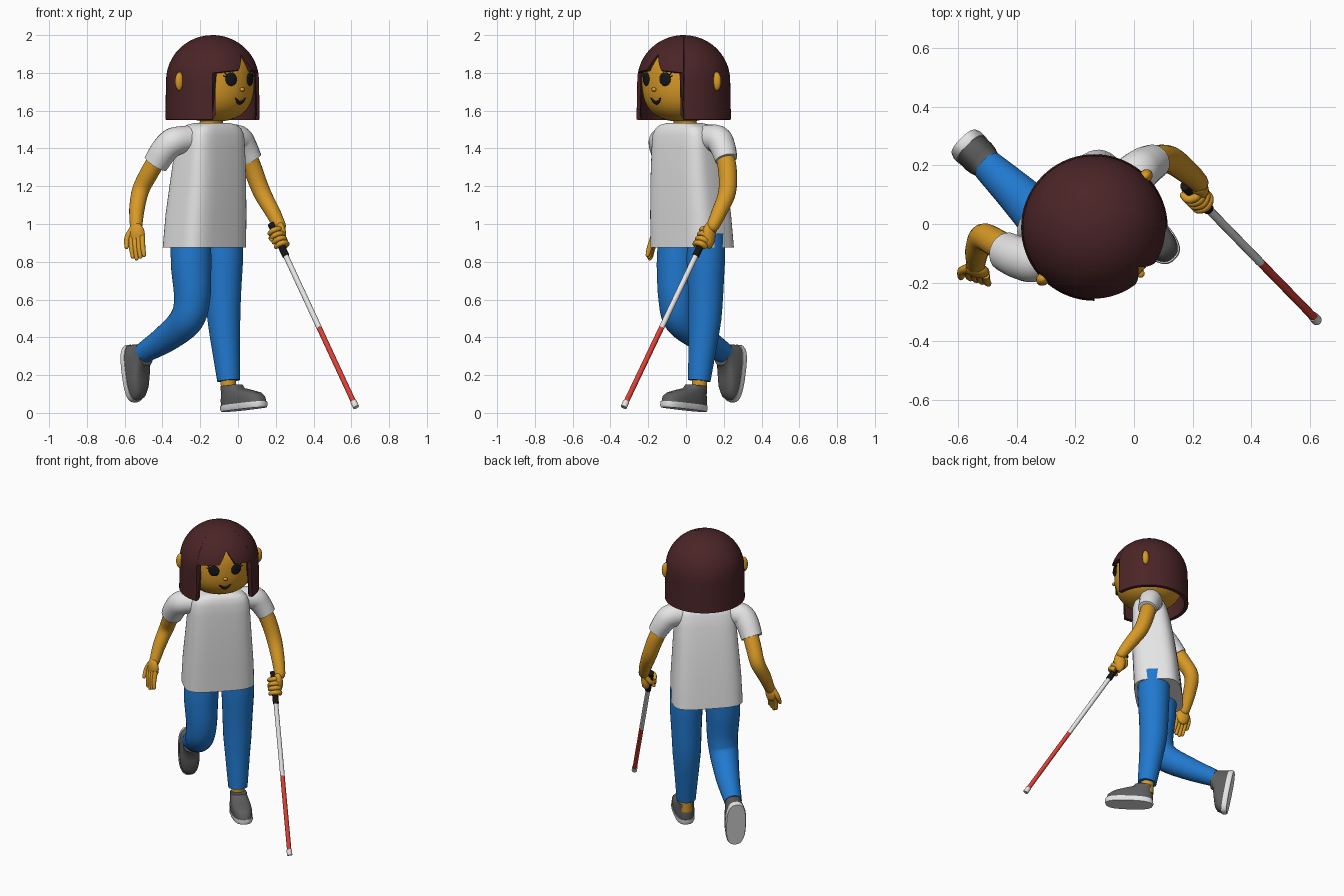
import bpy, bmesh, math
from math import sin, cos, pi, radians
from mathutils import Vector, Matrix

old = bpy.data.objects.get("Cube")
if old:
    bpy.data.objects.remove(old, do_unlink=True)

parts = []
TURN = Matrix.Rotation(radians(45), 4, 'Z')      # the figure walks diagonally


def material(name, r, g, b):
    m = bpy.data.materials.new(name)
    m.diffuse_color = (r, g, b, 1)
    m.use_nodes = True
    shader = next(n for n in m.node_tree.nodes if n.type == 'BSDF_PRINCIPLED')
    shader.inputs["Base Color"].default_value = (r, g, b, 1)
    shader.inputs["Roughness"].default_value = 0.7
    return m


skin = material("skin", 0.68, 0.32, 0.02)
hair_brown = material("hair_brown", 0.07, 0.018, 0.02)
white = material("white", 0.78, 0.78, 0.78)
denim = material("denim_blue", 0.015, 0.19, 0.62)
grey = material("shoe_grey", 0.11, 0.11, 0.11)
red = material("cane_red", 0.72, 0.05, 0.035)
black = material("black", 0.008, 0.008, 0.008)


def finish(name, bm, mat):
    mesh = bpy.data.meshes.new(name)
    bm.to_mesh(mesh)
    bm.free()
    mesh.materials.append(mat)
    ob = bpy.data.objects.new(name, mesh)
    bpy.context.collection.objects.link(ob)
    parts.append(ob)
    return ob


def loft(name, rings, mat):
    """Skin a list of equal rings and cap both ends."""
    bm = bmesh.new()
    loops = [[bm.verts.new(p) for p in ring] for ring in rings]
    n = len(loops[0])
    for a, b in zip(loops, loops[1:]):
        for i in range(n):
            j = (i + 1) % n
            bm.faces.new((a[i], a[j], b[j], b[i]))
    bm.faces.new(loops[0])
    bm.faces.new(loops[-1])
    bmesh.ops.recalc_face_normals(bm, faces=bm.faces[:])
    return finish(name, bm, mat)


def outline(a, b, power, n=40):
    """Rounded-box outline with half sizes a and b."""
    pts = []
    for i in range(n):
        c, s = cos(2 * pi * i / n), sin(2 * pi * i / n)
        pts.append(Vector((math.copysign(a * abs(c) ** (2 / power), c),
                           math.copysign(b * abs(s) ** (2 / power), s), 0)))
    return pts


def stack(name, sections, power, mat, place):
    """Sections are (height, shift along y, half width, half depth)."""
    loft(name, [[place @ (p + Vector((0, y, z))) for p in outline(a, b, power)]
                for z, y, a, b in sections], mat)


def tube(name, pts, radii, mat, round_end=False, sides=20, steps=5):
    """Smooth tapered tube through the points."""
    P = [Vector(p) for p in pts]
    P = [2 * P[0] - P[1]] + P + [2 * P[-1] - P[-2]]
    path = []
    for k in range(1, len(P) - 2):
        p0, p1, p2, p3 = P[k - 1:k + 3]
        for i in range(steps + (k == len(P) - 3)):
            t = i / steps
            q = 0.5 * (2 * p1 + (p2 - p0) * t + (2 * p0 - 5 * p1 + 4 * p2 - p3) * t ** 2
                       + (3 * p1 - p0 - 3 * p2 + p3) * t ** 3)
            path.append((q, radii[k - 1] * (1 - t) + radii[min(k, len(radii) - 1)] * t))
    if round_end:
        (q, r), d = path[-1], (path[-1][0] - path[-2][0]).normalized()
        path += [(q + d * r * sin(a), r * cos(a)) for a in (0.5, 0.95, 1.3, 1.5)]
    rings, side = [], None
    for i, (q, r) in enumerate(path):
        d = (path[min(i + 1, len(path) - 1)][0] - path[max(i - 1, 0)][0]).normalized()
        side = (side - d * side.dot(d)).normalized() if side else d.orthogonal().normalized()
        up = d.cross(side)
        rings.append([q + r * (side * cos(2 * pi * j / sides) + up * sin(2 * pi * j / sides))
                      for j in range(sides)])
    return loft(name, rings, mat)


def ball(name, loc, radii, mat, turn=0.0):
    bm = bmesh.new()
    bmesh.ops.create_uvsphere(bm, u_segments=24, v_segments=14, radius=1)
    bm.transform(Matrix.LocRotScale(Vector(loc), Matrix.Rotation(turn, 3, 'Z'), Vector(radii)))
    return finish(name, bm, mat)


# Head and neck
HEAD = Vector((-0.135, -0.012, 1.757))
HEAD_R, HEAD_H = 0.222, 0.215


def head_radius(z):
    return HEAD_R * max(0, 1 - abs((z - HEAD.z) / HEAD_H) ** 2.6) ** (1 / 2.6)


def around(deg, r, z):
    a = radians(deg - 45)
    return Vector((HEAD.x + r * cos(a), HEAD.y + r * sin(a), z))


def face(deg, z, out=0.0):
    return around(deg, head_radius(z) + out, z)


levels = [HEAD.z - HEAD_H * cos(pi * (i + 0.15) / 24.3) for i in range(25)]
loft("head", [[face(d * 9, z) for d in range(40)] for z in levels], skin)
tube("neck", [(-0.145, 0, 1.47), (-0.137, -0.01, 1.6)], [0.065, 0.06], skin)

# Face features and ears
for s, side in ((1, "left"), (-1, "right")):
    d = 18.5 * s
    ball(side + "_eye", face(d, 1.767), (0.034, 0.009, 0.036), black, radians(45 + d))
    for k in (0, 1):
        tube(f"{side}_lash_{k}", [face(d + 7 * s, 1.778 + 0.012 * k, 0.003),
                                  face(d + (12 - 2 * k) * s, 1.785 + 0.016 * k, 0.005)],
             [0.004, 0.002], black, sides=6)
    ball(side + "_ear", around(90 * s, 0.247, 1.755), (0.026, 0.022, 0.05), skin, radians(45))
ball("nose", face(0, 1.712, 0.002), (0.014, 0.014, 0.011), skin, radians(45))
smile = [-10, -5, 0, 5, 10]
tube("mouth", [face(d, 1.642 + 0.026 * (d / 10) ** 2) for d in smile],
     [0.003, 0.008, 0.011, 0.008, 0.003], black, sides=10)

# Bobbed hair: a dome with straight sides, an open front and a parted fringe
DOME_Z, DOME_H, HAIR_R, HAIR_Z = 1.76, 0.24, 0.246, 1.552


def hair_bottom(d):
    if abs(d) > 45:
        return HAIR_Z
    return 1.80 + 0.02 * (1 - abs(d) / 45) + 0.08 * max(0, 1 - abs(d - 3) / 12)


def hair_point(d, t):
    end = hair_bottom(d)
    if end > DOME_Z:
        s = 0.6 * math.acos((end - DOME_Z) / DOME_H) / (pi / 2) * t
    else:
        s = t
    if s < 0.6:
        a = s / 0.6 * pi / 2
        return around(d, HAIR_R * sin(a), DOME_Z + DOME_H * cos(a))
    drop = (s - 0.6) / 0.4
    return around(d, HAIR_R + 0.004 * drop, DOME_Z - drop * (DOME_Z - HAIR_Z))


columns = [-44.9] + list(range(-43, 44, 2)) + [44.9, 45.1] + list(range(50, 311, 5)) + [314.9]
columns = [d if d <= 180 else d - 360 for d in columns]
ROWS = 20
bm = bmesh.new()
grid = [[bm.verts.new(hair_point(d, k / ROWS)) for k in range(ROWS + 1)] for d in columns]
for i in range(len(grid)):
    a, b = grid[i], grid[(i + 1) % len(grid)]
    for k in range(ROWS):
        bm.faces.new((a[k], a[k + 1], b[k + 1], b[k]))
bmesh.ops.remove_doubles(bm, verts=bm.verts[:], dist=1e-6)
hair = finish("hair", bm, hair_brown)
shell = hair.modifiers.new("thickness", 'SOLIDIFY')
shell.thickness = 0.024
shell.offset = -1
bpy.context.view_layer.objects.active = hair
bpy.ops.object.modifier_apply(modifier="thickness")

# Shirt body, leaning slightly forward
stack("shirt", [(0.875, 0, 0.222, 0.15), (1.05, -0.012, 0.215, 0.146), (1.25, -0.03, 0.2, 0.136),
                (1.4, -0.042, 0.19, 0.122), (1.47, -0.05, 0.182, 0.112), (1.505, -0.053, 0.165, 0.1),
                (1.525, -0.055, 0.135, 0.086), (1.536, -0.057, 0.08, 0.068)],
      3.8, white, Matrix.Translation((-0.178, 0.033, 0)) @ TURN)

# Sleeves and arms
tube("left_sleeve", [(-0.08, 0.08, 1.455), (0, 0.165, 1.45), (0.035, 0.195, 1.405), (0.068, 0.213, 1.342)],
     [0.07, 0.074, 0.068, 0.06], white)
tube("right_sleeve", [(-0.26, -0.09, 1.45), (-0.34, -0.122, 1.435), (-0.39, -0.115, 1.39), (-0.436, -0.095, 1.32)],
     [0.072, 0.076, 0.073, 0.068], white)
tube("left_arm", [(0.03, 0.19, 1.41), (0.075, 0.218, 1.3), (0.125, 0.218, 1.17), (0.185, 0.175, 1.06),
                  (0.22, 0.142, 0.99)], [0.05, 0.05, 0.047, 0.04, 0.034], skin, True)
tube("right_arm", [(-0.41, -0.1, 1.37), (-0.47, -0.065, 1.27), (-0.515, -0.045, 1.18), (-0.535, -0.09, 1.08),
                   (-0.54, -0.14, 0.98)], [0.05, 0.049, 0.046, 0.041, 0.032], skin, True)

# Relaxed right hand
ball("right_palm", (-0.537, -0.157, 0.945), (0.045, 0.026, 0.06), skin, -0.25)
for k in range(4):
    x = -0.567 + 0.02 * k
    tip = 0.818 + 0.009 * abs(k - 1)
    tube(f"right_finger_{k}", [(x, -0.155 - 0.006 * k, 0.935), (x + 0.003, -0.175 - 0.006 * k, 0.875),
                               (x + 0.01, -0.185 - 0.006 * k, tip)],
         [0.015, 0.014, 0.011], skin, True, 10)
tube("right_thumb", [(-0.56, -0.15, 0.975), (-0.587, -0.16, 0.925), (-0.59, -0.18, 0.88)],
     [0.016, 0.015, 0.012], skin, True, 10)

# Cane
TIP = Vector((0.625, -0.33, 0.03))
SLOPE = Vector((-0.464, 0.476, 1.0))


def cane(z):
    return TIP + SLOPE * (z - TIP.z)


for name, low, high, r, mat in (("cane_tip", 0.03, 0.06, 0.017, white), ("cane_red_end", 0.06, 0.45, 0.014, red),
                                ("cane_shaft", 0.45, 0.84, 0.0145, white), ("cane_grip", 0.83, 1.0, 0.019, black)):
    tube(name, [cane(low), cane(high)], [r, r], mat, sides=14, steps=1)

# Left hand wrapped around the grip
axis = SLOPE.normalized()
out = Vector((0.6, 0.6, 0))
out = (out - axis * out.dot(axis)).normalized()
other = axis.cross(out)
ball("left_palm", cane(0.94) + out * 0.026, (0.038, 0.03, 0.07), skin, radians(-45))
for k in range(4):
    c = cane(0.885 + 0.024 * k)
    tube(f"left_finger_{k}", [c + 0.031 * (out * cos(a) + other * sin(a)) for a in (0.3, -0.6, -1.6, -2.6, -3.5)],
         [0.016, 0.016, 0.015, 0.014, 0.012], skin, True, 10)
tube("left_thumb", [cane(0.975) + out * 0.03 + other * 0.01, cane(0.95) + other * 0.035,
                    cane(0.925) - out * 0.03 + other * 0.015], [0.017, 0.015, 0.012], skin, True, 10)

# Trousers and ankles
tube("left_trouser_leg", [(-0.075, 0.105, 0.95), (-0.075, 0.105, 0.8), (-0.075, 0.1, 0.5), (-0.05, 0.07, 0.17)],
     [0.102, 0.102, 0.088, 0.06], denim, sides=28)
tube("right_trouser_leg", [(-0.25, -0.04, 0.95), (-0.248, -0.048, 0.78), (-0.243, -0.05, 0.6), (-0.275, -0.025, 0.49),
                           (-0.38, 0.085, 0.395), (-0.5, 0.2, 0.318)],
     [0.108, 0.108, 0.096, 0.09, 0.074, 0.055], denim, sides=28)
tube("left_ankle", [(-0.052, 0.072, 0.22), (-0.05, 0.07, 0.09)], [0.042, 0.04], skin)
tube("right_ankle", [(-0.46, 0.16, 0.34), (-0.5, 0.2, 0.312), (-0.525, 0.225, 0.28)], [0.04, 0.04, 0.038], skin)

# Shoes, one flat and one pushing off with the toe down
for side, spot, pitch in (("left", (0.032, -0.012, 0.018), -5), ("right", (-0.573, 0.273, 0.205), 80)):
    place = Matrix.Translation(spot) @ TURN @ Matrix.Rotation(radians(pitch), 4, 'X')
    stack(side + "_shoe_sole", [(0, 0, 0.06, 0.15), (0.012, 0, 0.065, 0.155), (0.032, 0, 0.064, 0.153)],
          2.7, white, place)
    stack(side + "_shoe_upper", [(0.03, 0, 0.061, 0.149), (0.06, 0.004, 0.063, 0.145), (0.082, 0.016, 0.06, 0.128),
                                 (0.1, 0.045, 0.056, 0.095), (0.115, 0.075, 0.052, 0.066),
                                 (0.135, 0.082, 0.05, 0.058)], 2.6, grey, place)

# Smooth shading with crisp hems
bpy.ops.object.select_all(action='DESELECT')
for ob in parts:
    ob.select_set(True)
bpy.context.view_layer.objects.active = parts[0]
bpy.ops.object.shade_smooth_by_angle(angle=radians(40))
